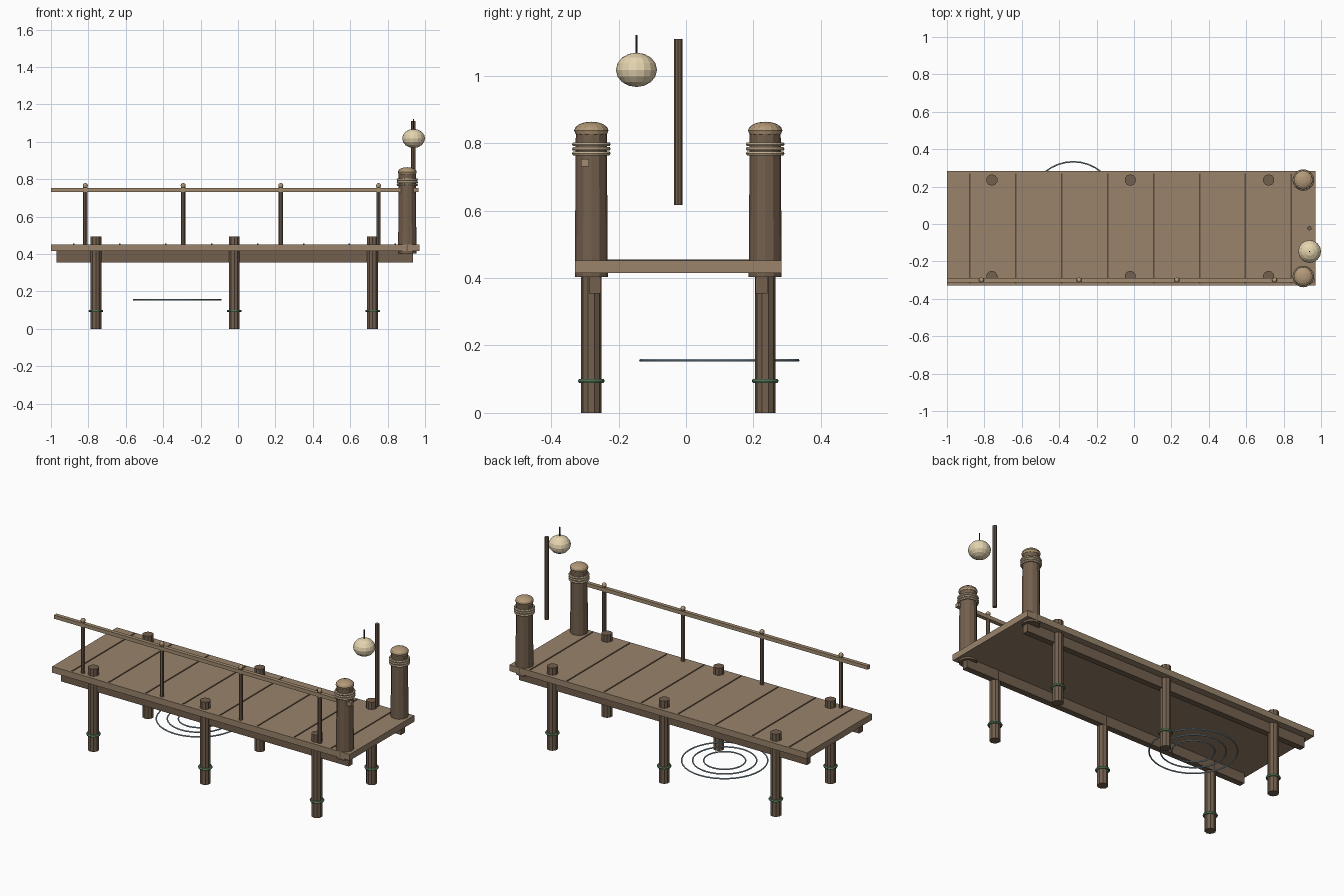
import bpy

if "Cube" in bpy.data.objects:
    bpy.data.objects.remove(bpy.data.objects["Cube"])

CY = -0.023  # centre line of the pier


def material(name, r, g, b):
    m = bpy.data.materials.new(name)
    m.diffuse_color = (r, g, b, 1)
    m.use_nodes = True
    m.node_tree.nodes["Principled BSDF"].inputs["Base Color"].default_value = m.diffuse_color
    return m


PLANK = material("plank", 0.32, 0.23, 0.15)
DARK = material("dark_wood", 0.17, 0.115, 0.075)
SEAM = material("seam", 0.10, 0.07, 0.045)
RAIL = material("rail_wood", 0.36, 0.26, 0.16)
TAN = material("cap_wood", 0.45, 0.32, 0.19)
ROPE = material("rope", 0.55, 0.43, 0.28)
GREEN = material("algae", 0.12, 0.24, 0.13)
PAPER = material("paper", 0.78, 0.66, 0.43)
BLACK = material("cord", 0.03, 0.03, 0.03)
WATER = material("ripple", 0.30, 0.42, 0.50)


def finish(name, mat):
    o = bpy.context.object
    o.name = name
    o.data.materials.append(mat)
    return o


def box(name, x, y, z, mat):
    """Box from (min, max) pairs."""
    bpy.ops.mesh.primitive_cube_add(size=1, location=[(a + b) / 2 for a, b in (x, y, z)])
    o = finish(name, mat)
    o.scale = [b - a for a, b in (x, y, z)]
    return o


def post(name, x, y, z0, z1, r0, mat, r1=None, sides=10):
    bpy.ops.mesh.primitive_cone_add(vertices=sides, radius1=r0, radius2=r1 or r0,
                                    depth=z1 - z0, location=(x, y, (z0 + z1) / 2))
    return finish(name, mat)


def ring(name, x, y, z, major, minor, mat, segs=20, sides=6):
    bpy.ops.mesh.primitive_torus_add(major_radius=major, minor_radius=minor, major_segments=segs,
                                     minor_segments=sides, location=(x, y, z))
    return finish(name, mat)


def ball(name, x, y, z, r, rz, mat, segs=16, rings=8):
    bpy.ops.mesh.primitive_uv_sphere_add(segments=segs, ring_count=rings, radius=1, location=(x, y, z))
    o = finish(name, mat)
    o.scale = (r, r, rz)
    return o


# Deck with dark plank seams
box("deck", (-1, 0.97), (CY - 0.306, CY + 0.306), (0.415, 0.452), PLANK)
for i in range(8):
    x = -0.877 + i * 0.2455
    box("plank_seam", (x - 0.004, x + 0.004), (CY - 0.294, CY + 0.294), (0.445, 0.455), SEAM)

for side in (-1, 1):
    # Beam under the deck edge
    yb = CY + side * 0.247
    box("support_beam", (-0.97, 0.935), (yb - 0.018, yb + 0.018), (0.355, 0.417), DARK)

    # Piles with algae rings
    y = CY + side * 0.258
    for x in (-0.76, -0.02, 0.72):
        post("pile", x, y, 0, 0.495, 0.0305, DARK)
        ring("algae_ring", x, y, 0.095, 0.033, 0.007, GREEN)

    # Bollard with rope and domed cap
    x = 0.905
    post("bollard", x, y, 0.403, 0.838, 0.049, DARK, r1=0.046, sides=12)
    for z in (0.770, 0.7835, 0.797):
        ring("bollard_rope", x, y, z, 0.051, 0.0065, ROPE)
    ball("bollard_cap", x, y, 0.838, 0.051, 0.026, TAN)

# Handrail on the front edge
YR = -0.30
box("handrail", (-1, 0.966), (YR - 0.0115, YR + 0.0115), (0.731, 0.753), RAIL)
for i in range(4):
    x = -0.816 + i * 0.5225
    post("rail_post", x, YR, 0.445, 0.76, 0.0115, DARK, sides=8)
    ball("rail_knob", x, YR, 0.766, 0.014, 0.014, TAN, 10, 6)

# Lantern, cord and pole
post("lantern_pole", 0.938, CY, 0.617, 1.11, 0.012, DARK, sides=8)
ball("lantern", 0.939, -0.147, 1.018, 0.061, 0.051, PAPER)
post("lantern_cord", 0.939, -0.147, 1.06, 1.122, 0.003, BLACK, sides=6)

# Water ripples
for r in (0.114, 0.174, 0.234):
    ring("ripple", -0.325, 0.099, 0.156, r, 0.004, WATER, segs=36)
